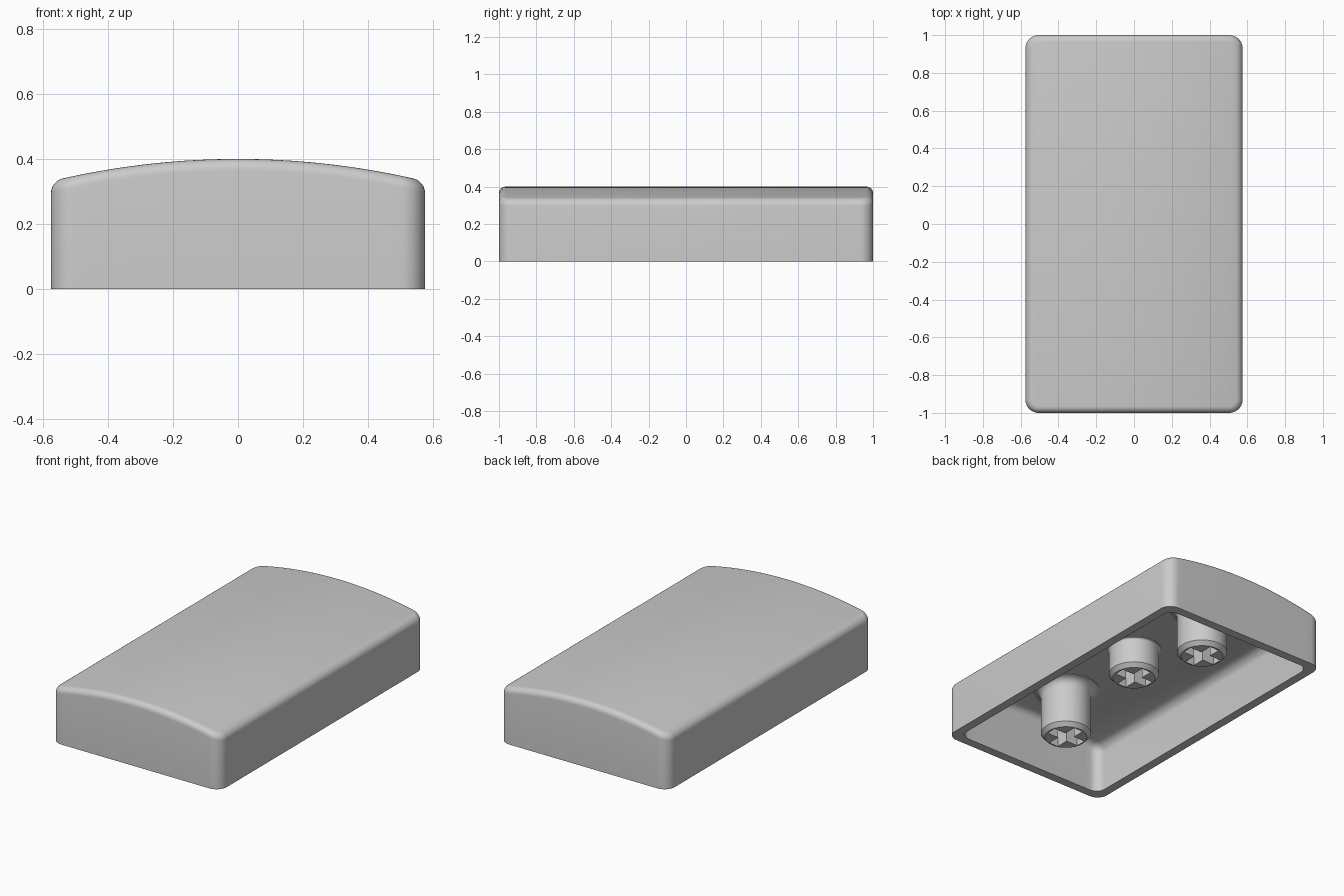
import bpy, bmesh, math

if "Cube" in bpy.data.objects:
    bpy.data.objects.remove(bpy.data.objects["Cube"], do_unlink=True)

HALF_W, HALF_L, WALL = 0.575, 1.0, 0.055
DOME_RADIUS, TOP = 2.45, 0.4

plastic = bpy.data.materials.new("grey plastic")
plastic.use_nodes = True
GREY = (0.6, 0.6, 0.6, 1)
plastic.diffuse_color = GREY
plastic.node_tree.nodes["Principled BSDF"].inputs["Base Color"].default_value = GREY


def make_object(name, bm):
    bmesh.ops.recalc_face_normals(bm, faces=bm.faces)
    mesh = bpy.data.meshes.new(name)
    bm.to_mesh(mesh)
    bm.free()
    mesh.materials.append(plastic)
    obj = bpy.data.objects.new(name, mesh)
    bpy.context.collection.objects.link(obj)
    return obj


def activate(obj):
    bpy.ops.object.select_all(action="DESELECT")
    obj.select_set(True)
    bpy.context.view_layer.objects.active = obj


def smooth(obj):
    activate(obj)
    bpy.ops.object.shade_smooth_by_angle(angle=math.radians(35))


def dome(x):
    return TOP - DOME_RADIUS + math.sqrt(DOME_RADIUS ** 2 - x * x)


def rounded_outline(w, l, r, steps=8, spans=24):
    """Rounded rectangle whose front and back points share the same x."""
    arc = [(w - r + r * math.cos(a), l - r + r * math.sin(a))
           for a in (math.pi / 2 * i / steps for i in range(steps + 1))]
    flat = [((w - r) * (1 - 2 * i / spans), l) for i in range(1, spans)]
    back = arc + flat + [(-x, y) for x, y in reversed(arc)]
    return back + [(x, -y) for x, y in reversed(back)]


def bevelled_rings(bm, w, l, r, bevel, drop, steps=6):
    """Rings from the foot up over the rounded top edge, closed by a domed cap."""
    rings = [[bm.verts.new((x, y, 0)) for x, y in rounded_outline(w, l, r)]]
    for i in range(steps + 1):
        a = math.pi / 2 * i / steps
        d = bevel * (1 - math.cos(a))
        sink = drop + bevel * (1 - math.sin(a))
        rings.append([bm.verts.new((x, y, dome(x) - sink))
                      for x, y in rounded_outline(w - d, l - d, r - d)])
    for low, high in zip(rings, rings[1:]):
        bridge(bm, low, high)
    cap = rings[-1]
    n = len(cap)
    for i in range(n // 2 - 1):
        bm.faces.new((cap[i], cap[i + 1], cap[n - 2 - i], cap[n - 1 - i]))
    return rings[0]


def bridge(bm, a, b):
    for i in range(len(a)):
        j = (i + 1) % len(a)
        bm.faces.new((a[i], a[j], b[j], b[i]))


# Hollow cap shell
bm = bmesh.new()
outer = bevelled_rings(bm, HALF_W, HALF_L, 0.07, 0.035, 0)
inner = bevelled_rings(bm, HALF_W - WALL, HALF_L - WALL, 0.06, 0.045, 0.05)
bridge(bm, outer, inner)
smooth(make_object("cap_shell", bm))


def cross_cutter(y, z_low, z_high, arm=0.112, half=0.032):
    bm = bmesh.new()
    corner = [(arm, -half), (arm, half), (half, half)]
    outline = []
    for k in range(4):
        c, s = (1, 0, -1, 0)[k], (0, 1, 0, -1)[k]
        outline += [(c * px - s * py, s * px + c * py) for px, py in corner]
    low, high = ([bm.verts.new((px, y + py, z)) for px, py in outline]
                 for z in (z_low, z_high))
    bridge(bm, low, high)
    bm.faces.new(low)
    bm.faces.new(high)
    return make_object("cross_cutter", bm)


def stem(name, y, foot, flare, radius=0.145, sides=48):
    """Turned post with a chamfered foot, a flared root and a cross socket."""
    root = 0.345
    profile = [(radius - 0.023, foot), (radius, foot + 0.025)]
    for i in range(6):
        a = math.pi / 2 * i / 5
        profile.append((radius + flare * (1 - math.cos(a)),
                        root - flare * (1 - math.sin(a))))
    profile.append((radius + flare, root + 0.02))
    bm = bmesh.new()
    rings = [[bm.verts.new((r * math.cos(t), y + r * math.sin(t), z))
              for t in (math.tau * k / sides for k in range(sides))]
             for r, z in profile]
    for low, high in zip(rings, rings[1:]):
        bridge(bm, low, high)
    bm.faces.new(rings[0])
    bm.faces.new(rings[-1])
    post = make_object(name, bm)
    cutter = cross_cutter(y, foot - 0.05, min(foot + 0.22, 0.33))
    cut = post.modifiers.new("socket", "BOOLEAN")
    cut.operation, cut.solver, cut.object = "DIFFERENCE", "EXACT", cutter
    activate(post)
    bpy.ops.object.modifier_apply(modifier=cut.name)
    bpy.data.objects.remove(cutter, do_unlink=True)
    smooth(post)


# Three mounting stems, the middle one shorter
stem("front_stem", -0.613, 0.035, 0.05)
stem("middle_stem", 0, 0.16, 0.012)
stem("back_stem", 0.613, 0.035, 0.05)
